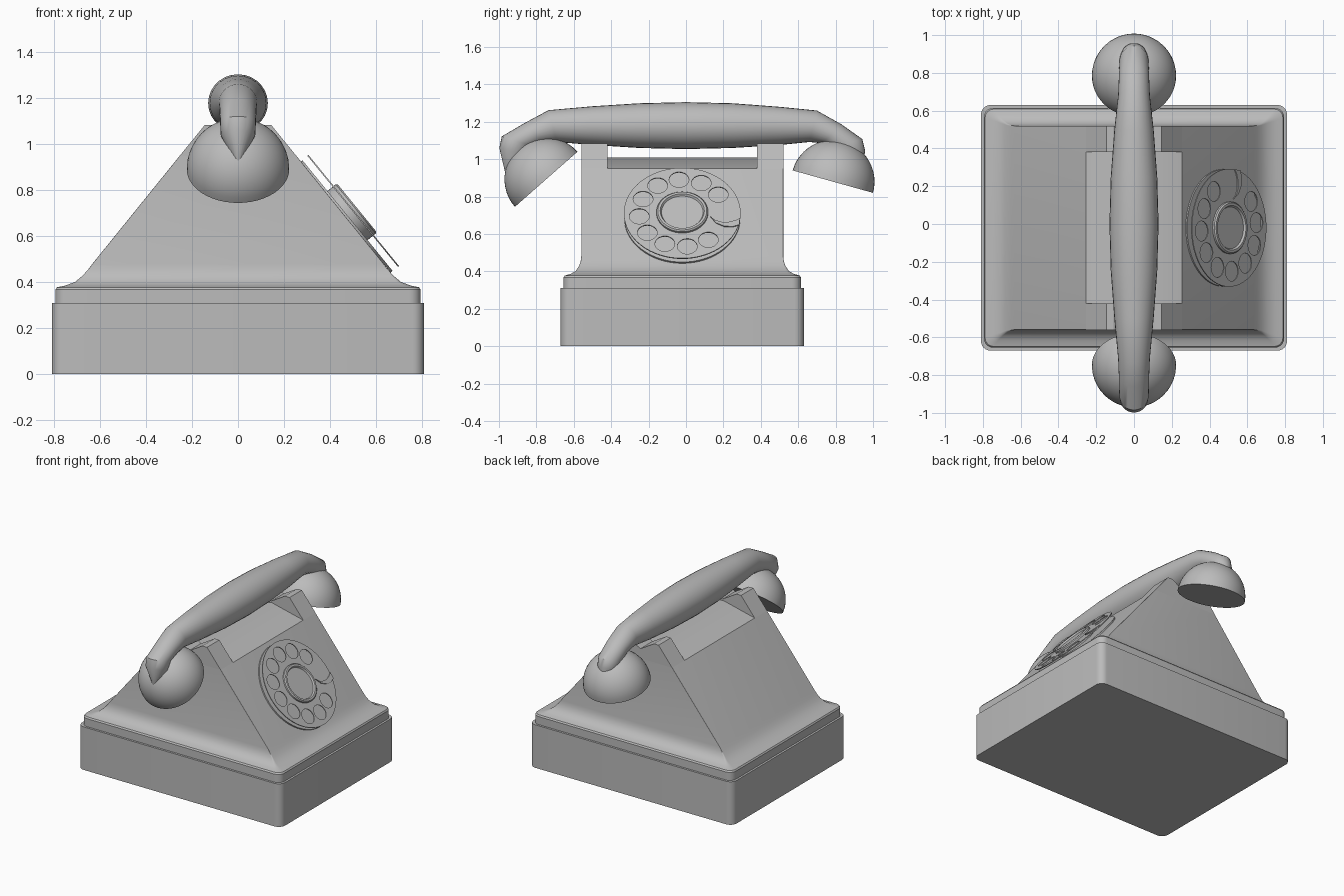
import bpy, bmesh, math
from mathutils import Matrix, Vector

if "Cube" in bpy.data.objects:
    bpy.data.objects.remove(bpy.data.objects["Cube"])

grey = bpy.data.materials.new("plain grey")
grey.diffuse_color = (0.5, 0.5, 0.5, 1)
grey.use_nodes = True
grey.node_tree.nodes["Principled BSDF"].inputs["Base Color"].default_value = grey.diffuse_color
YC = -0.02                      # the body sits slightly off centre in y


def finish(name, mesh, matrix=None, angle=30):
    """Clean normals, smooth by angle, add the object."""
    bm = bmesh.new()
    bm.from_mesh(mesh)
    bmesh.ops.remove_doubles(bm, verts=bm.verts, dist=1e-5)
    bmesh.ops.recalc_face_normals(bm, faces=bm.faces)
    bm.to_mesh(mesh)
    bm.free()
    mesh.materials.clear()
    mesh.materials.append(grey)
    for p in mesh.polygons:
        p.use_smooth = True
    mesh.set_sharp_from_angle(angle=math.radians(angle))
    ob = bpy.data.objects.new(name, mesh)
    if matrix:
        ob.matrix_world = matrix
    bpy.context.collection.objects.link(ob)
    return ob


def loft(name, rings, matrix=None, angle=30):
    """Skin a list of equal-length rings and cap both ends."""
    n = len(rings[0])
    verts = [v for r in rings for v in r]
    faces = [(k * n + i, k * n + (i + 1) % n, (k + 1) * n + (i + 1) % n, (k + 1) * n + i)
             for k in range(len(rings) - 1) for i in range(n)]
    faces += [tuple(range(n)), tuple(range(len(verts) - n, len(verts)))]
    me = bpy.data.meshes.new(name)
    me.from_pydata(verts, [], faces)
    return finish(name, me, matrix, angle)


def rounded_ring(hx, hy, z, r, seg=6):
    pts = []
    for q, (sx, sy) in enumerate(((1, 1), (-1, 1), (-1, -1), (1, -1))):
        for i in range(seg + 1):
            a = math.pi / 2 * (q + i / seg)
            pts.append((sx * (hx - r) + r * math.cos(a), YC + sy * (hy - r) + r * math.sin(a), z))
    return pts


def extrude_y(name, profile, y0, y1):
    return loft(name, [[(x, y, z) for x, z in profile] for y in (y0, y1)])


def lathe(name, profile, matrix, n=48):
    """Spin (radius, height) points about local z."""
    return loft(name, [[(r * math.cos(2 * math.pi * i / n), r * math.sin(2 * math.pi * i / n), h)
                        for i in range(n)] for r, h in profile], matrix)


def circle(cx, cy, r, n):
    return [(cx + r * math.cos(2 * math.pi * i / n), cy + r * math.sin(2 * math.pi * i / n))
            for i in range(n)]


def plate(name, outlines, half, matrix):
    """Flat plate with holes from 2D outlines."""
    cu = bpy.data.curves.new(name, 'CURVE')
    cu.dimensions = '2D'
    cu.fill_mode = 'BOTH'
    cu.extrude = half
    for pts in outlines:
        s = cu.splines.new('POLY')
        s.points.add(len(pts) - 1)
        for p, (x, y) in zip(s.points, pts):
            p.co = (x, y, 0, 1)
        s.use_cyclic_u = True
    tmp = bpy.data.objects.new(name + "_outline", cu)
    bpy.context.collection.objects.link(tmp)
    dg = bpy.context.evaluated_depsgraph_get()
    me = bpy.data.meshes.new_from_object(tmp.evaluated_get(dg))
    bpy.data.objects.remove(tmp)
    return finish(name, me, matrix)


# base box
loft("base", [rounded_ring(0.81, 0.65, z, 0.05) for z in (0, 0.31)])

# upper tier with flared shoulder running into the sloped body
loft("body", [rounded_ring(*s) for s in (
    (0.795, 0.635, 0.31, 0.05), (0.795, 0.635, 0.368, 0.05), (0.788, 0.628, 0.378, 0.045),
    (0.75, 0.598, 0.386, 0.03), (0.708, 0.57, 0.402, 0.015), (0.675, 0.551, 0.43, 0.008),
    (0.652, 0.543, 0.456, 0.004), (0.634, 0.54, 0.48, 0.002), (0.254, 0.54, 0.95, 0.002))])

# low ridge between the cradle prongs
extrude_y("cradle_ridge", [(-0.254, 0.95), (0.254, 0.95), (0, 1.01)], YC - 0.4, YC + 0.4)

# cradle prongs with a notch for the handset
prong = [(-0.254, 0.95), (0.254, 0.95), (0.145, 1.084), (0.108, 1.084), (0, 1.02),
         (-0.108, 1.084), (-0.145, 1.084)]
extrude_y("cradle_prong_near", prong, YC - 0.54, YC - 0.4)
extrude_y("cradle_prong_far", prong, YC + 0.4, YC + 0.54)

# dial on the sloped face: local x = world y, local y = up the slope
up = Vector((-0.632, 0, 0.775)).normalized()
side = Vector((0, 1, 0))
dial = Matrix((side, up, side.cross(up))).transposed().to_4x4()
dial.translation = (0.4705, YC, 0.685)
lathe("dial_base", [(0.31, -0.003), (0.31, 0.008)], dial, 64)
lathe("dial_hub", [(0.138, 0.004), (0.138, 0.054), (0.131, 0.061), (0.118, 0.061),
                   (0.111, 0.05)], dial)
holes = []
for i in range(10):
    a = math.radians(33.5 + 30.4 * i)
    holes.append(circle(0.231 * math.cos(a), 0.231 * math.sin(a), 0.053, 24))
plate("finger_wheel", [circle(0, 0, 0.312, 64)] + holes, 0.003,
      dial @ Matrix.Translation((0, 0, 0.04)))
plate("finger_stop", [[(0.152, -0.03), (0.175, -0.053), (0.21, -0.066), (0.25, -0.066),
                       (0.285, -0.055), (0.308, -0.04), (0.306, -0.085), (0.27, -0.098),
                       (0.225, -0.096), (0.18, -0.072)]], 0.003,
      dial @ Matrix.Translation((0, 0, 0.047)))

# handset handle: sections given as top point, bottom point, half width
sections = [
    (-0.965, 0.92, -0.88, 0.92, 0.015), (-0.998, 1.06, -0.85, 1.02, 0.075),
    (-0.985, 1.122, -0.82, 1.07, 0.078), (-0.86, 1.195, -0.76, 1.085, 0.08),
    (-0.735, 1.262, -0.69, 1.092, 0.084), (-0.5, 1.283, -0.5, 1.076, 0.104),
    (-0.25, 1.299, -0.25, 1.06, 0.123), (0, 1.305, 0, 1.054, 0.13),
    (0.25, 1.299, 0.25, 1.06, 0.123), (0.5, 1.28, 0.5, 1.076, 0.104),
    (0.7, 1.26, 0.66, 1.092, 0.084), (0.83, 1.187, 0.73, 1.085, 0.08),
    (0.942, 1.108, 0.78, 1.06, 0.077), (0.957, 1.05, 0.8, 1.0, 0.073),
    (0.95, 0.95, 0.85, 0.94, 0.02)]
rings = []
for ty, tz, by, bz, w in sections:
    ring = []
    for i in range(28):
        a = 2 * math.pi * i / 28
        t = (1 + math.cos(a)) / 2
        ring.append((w * math.sin(a), by + (ty - by) * t, bz + (tz - bz) * t))
    rings.append(ring)
loft("handset_handle", rings, angle=40)

# handset cups: tilted half spheres with flat faces
dome = [(0.223 * math.cos(math.pi / 2 * k / 12), 0.223 * math.sin(math.pi / 2 * k / 12))
        for k in range(12)] + [(0.001, 0.223)]
for name, y, z, ay, az in (("mouthpiece_cup", -0.7475, 0.8925, -0.661, 0.751),
                           ("earpiece_cup", 0.785, 0.88, 0.269, 0.964)):
    m = Vector((0, ay, az)).to_track_quat('Z', 'X').to_matrix().to_4x4()
    m.translation = (0, y, z)
    lathe(name, dome, m)
